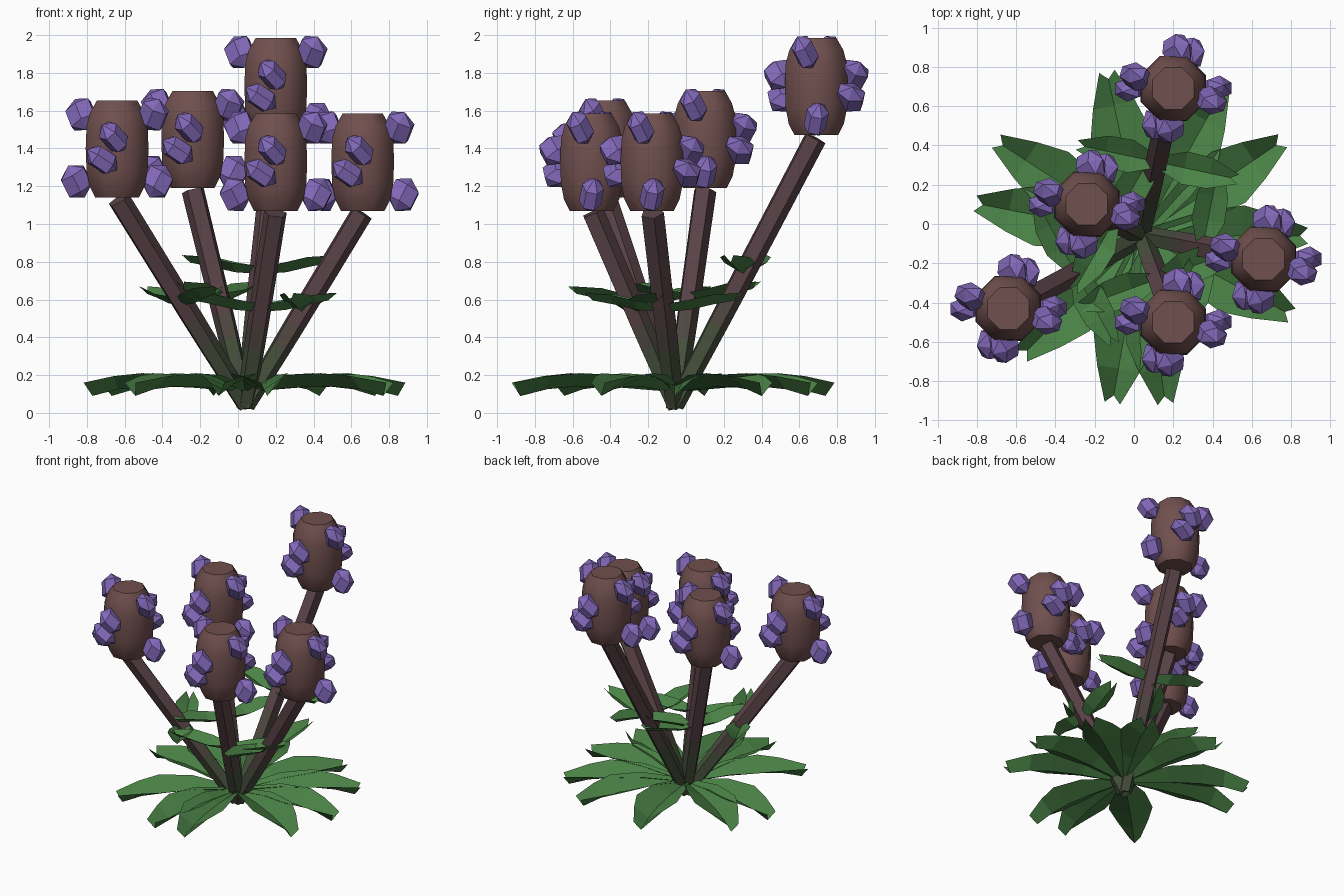
import bpy, bmesh, math
from mathutils import Vector, Matrix, Euler

if "Cube" in bpy.data.objects:
    bpy.data.objects.remove(bpy.data.objects["Cube"])


def mat(name, r, g, b):
    m = bpy.data.materials.new(name)
    lin = [(c / 255 / 12.92) if c < 10 else ((c / 255 + 0.055) / 1.055) ** 2.4 for c in (r, g, b)]
    m.diffuse_color = (*lin, 1)
    m.use_nodes = True
    m.node_tree.nodes["Principled BSDF"].inputs["Base Color"].default_value = m.diffuse_color
    return m


HEAD = mat("brown head", 112, 80, 78)
PURPLE = mat("purple floret", 130, 104, 184)
LEAF = mat("leaf green", 74, 130, 70)
STEM = mat("dark plum stem", 90, 67, 72)
MID = mat("stem blend", 80, 72, 66)
LOW = mat("stem base olive", 70, 80, 60)


def finish(bm, name, mats):
    bmesh.ops.recalc_face_normals(bm, faces=bm.faces)
    me = bpy.data.meshes.new(name)
    bm.to_mesh(me)
    bm.free()
    for m in mats:
        me.materials.append(m)
    ob = bpy.data.objects.new(name, me)
    bpy.context.collection.objects.link(ob)
    return ob


def loft(bm, rings, cap=True):
    """Join closed rings of points into a tube."""
    vs = [[bm.verts.new(p) for p in r] for r in rings]
    n = len(vs[0])
    for k in range(len(vs) - 1):
        for i in range(n):
            j = (i + 1) % n
            f = bm.faces.new((vs[k][i], vs[k][j], vs[k + 1][j], vs[k + 1][i]))
            f.material_index = k
    if cap:
        bm.faces.new(vs[0][::-1])
        f = bm.faces.new(vs[-1])
        f.material_index = len(vs) - 2


def leaf(bm, base, direction, sections):
    """Channelled leaf; each section is (distance, half width, rib z, edge z)."""
    d = Vector((direction[0], direction[1], 0)).normalized()
    s = Vector((-d.y, d.x, 0))
    up = Vector((0, 0, 1))
    rows = []
    for dist, w, zr, ze in sections:
        c = Vector(base) + d * dist
        out = d * (0.04 if dist == sections[-1][0] else 0)   # notched tip
        rows.append([bm.verts.new(p) for p in
                     (c + s * w + up * ze + out, c + up * zr, c - s * w + up * ze + out)])
    for a, b in zip(rows, rows[1:]):
        for i in (0, 1):
            bm.faces.new((a[i], a[i + 1], b[i + 1], b[i]))


BASE = Vector((0.04, -0.06, 0.04))
HEADS = [(0.20, 0.69, 1.47), (-0.24, 0.10, 1.19), (-0.64, -0.43, 1.14),
         (0.20, -0.50, 1.07), (0.66, -0.18, 1.07)]
# profile of the barrel head: height, radius
PROFILE = [(0, .125), (.06, .158), (.14, .175), (.26, .18), (.38, .175), (.45, .155), (.515, .115)]
# florets on half of a head: offset and lean; the other half is turned 180 degrees
FLORETS = [((.19, -.06, .44), 0.35), ((.215, 0, .085), -0.2),
           ((.02, .195, .32), 0.7), ((.08, .18, .20), 0.9)]

for n, h in enumerate(HEADS, 1):
    h = Vector(h)
    # barrel head
    bm = bmesh.new()
    loft(bm, [[(h.x + r * math.cos((i + .5) * math.pi / 4), h.y + r * math.sin((i + .5) * math.pi / 4), h.z + z)
               for i in range(8)] for z, r in PROFILE])
    for f in bm.faces:
        f.material_index = 0
    ob = finish(bm, f"flower_head_{n}", [HEAD])
    bpy.ops.object.select_all(action='DESELECT')
    ob.select_set(True)
    bpy.context.view_layer.objects.active = ob
    bpy.ops.object.shade_smooth_by_angle(angle=math.radians(50))

    # florets around the head
    bm = bmesh.new()
    for half in (0, math.pi):
        turn = Matrix.Rotation(half, 4, 'Z')
        for off, lean in FLORETS:
            ang = math.atan2(off[1], off[0])
            m = (Matrix.Translation(h) @ turn @ Matrix.Translation(off) @ Matrix.Rotation(ang, 4, 'Z')
                 @ Matrix.Rotation(lean, 4, 'X') @ Matrix.Diagonal((.09, .068, .1, 1))
                 @ Matrix.Rotation(.5, 4, 'Y'))
            bmesh.ops.create_uvsphere(bm, u_segments=6, v_segments=3, radius=1, matrix=m)
    finish(bm, f"florets_{n}", [PURPLE])

    # stem, olive at the foot
    bm = bmesh.new()
    axis = h - BASE
    q = axis.to_track_quat('Z', 'Y')
    rings = []
    for t, r in ((0, .05), (.3, .058), (.42, .06), (.99, .063)):
        rings.append([BASE + axis * t + q @ Vector((r * math.cos(i * math.tau / 5), r * math.sin(i * math.tau / 5), 0))
                      for i in range(5)])
    loft(bm, rings)
    finish(bm, f"stem_{n}", [LOW, MID, STEM])

    # pair of leaves halfway up the stem
    bm = bmesh.new()
    p = BASE + axis * .5
    side = Vector((-axis.y, axis.x, 0))
    for s in (side, -side):
        leaf(bm, p, s, [(0, .03, -.02, .02), (.14, .085, -.01, .04), (.27, .08, .02, .07), (.38, .025, .04, .08)])
    finish(bm, f"stem_leaves_{n}", [LEAF])

# rosette of ground leaves
bm = bmesh.new()
for deg, length in ((0, .84), (34, .86), (61, .84), (102, .85), (147, .88), (169, .86),
                    (-135, .86), (-100, .86), (-82, .86), (-28, .86)):
    a = math.radians(deg)
    k = length
    leaf(bm, (0.04, -0.06, 0), (math.cos(a), math.sin(a)),
         [(0, .03, .11, .13), (.35 * k, .12, .135, .20), (.62 * k, .155, .14, .21),
          (.8 * k, .11, .125, .195), (.96 * k, .04, .09, .16)])
finish(bm, "ground_leaves", [LEAF])
